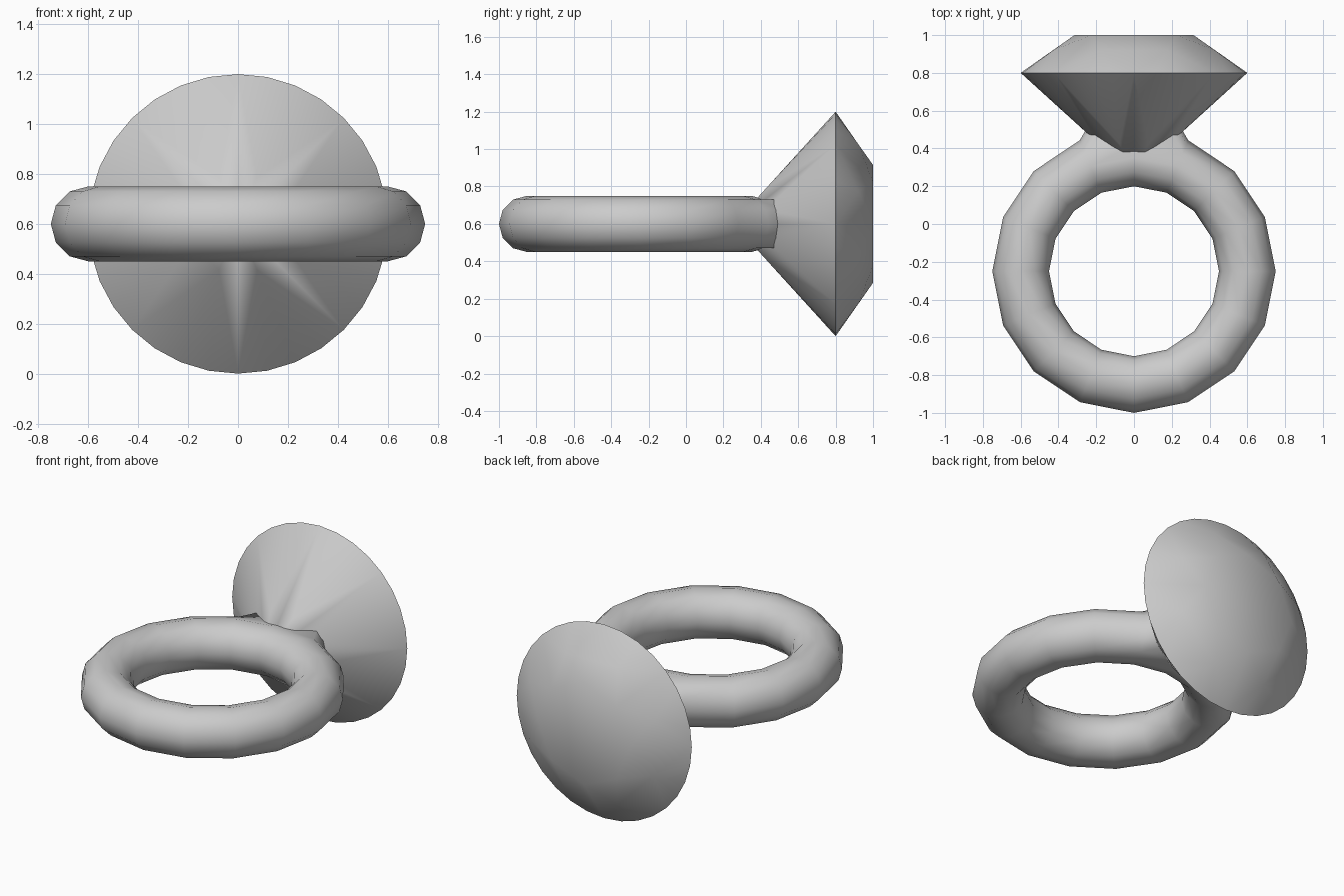
import bpy, bmesh
from math import sin, cos, pi, radians

if "Cube" in bpy.data.objects:
    bpy.data.objects.remove(bpy.data.objects["Cube"])


def finish(bm, name):
    bmesh.ops.recalc_face_normals(bm, faces=bm.faces)
    mesh = bpy.data.meshes.new(name)
    bm.to_mesh(mesh)
    bm.free()
    ob = bpy.data.objects.new(name, mesh)
    bpy.context.collection.objects.link(ob)
    bpy.ops.object.select_all(action='DESELECT')
    ob.select_set(True)
    bpy.context.view_layer.objects.active = ob
    bpy.ops.object.shade_smooth_by_angle(angle=radians(60))
    return ob


CY, CZ = -0.25, 0.6      # ring centre
SEG, TUBE = 16, 12       # sides around the ring and around its tube

# Ring band: a torus lying flat
bm = bmesh.new()
grid = []
for i in range(SEG):
    a = 2 * pi * i / SEG
    row = []
    for j in range(TUBE):
        t = 2 * pi * j / TUBE
        r = 0.6 + 0.15 * cos(t)
        row.append(bm.verts.new((r * cos(a), CY + r * sin(a), CZ + 0.15 * sin(t))))
    grid.append(row)
seat_faces = []
for i in range(SEG):
    for j in range(TUBE):
        i2, j2 = (i + 1) % SEG, (j + 1) % TUBE
        f = bm.faces.new((grid[i][j], grid[i2][j], grid[i2][j2], grid[i][j2]))
        # outer faces under the gem
        if i in (3, 4) and j in (0, 1, TUBE - 2, TUBE - 1):
            seat_faces.append(f)

# Setting: outer faces drawn up into the gem, tapering inwards
ext = bmesh.ops.extrude_face_region(bm, geom=seat_faces)
for v in ext['geom']:
    if isinstance(v, bmesh.types.BMVert):
        v.co.x *= 0.8
        v.co.y += 0.1
bmesh.ops.delete(bm, geom=[f for f in seat_faces if f.is_valid], context='FACES')
finish(bm, "ring_band")

# Gem: brilliant cut, hull of its facet corners, axis along y
bm = bmesh.new()


def gem_ring(count, r, y, offset=0.0):
    for k in range(count):
        a = 2 * pi * k / count + offset
        bm.verts.new((r * cos(a), y, CZ + r * sin(a)))


bm.verts.new((0, 0.255, CZ))             # pointed base
gem_ring(8, 0.20, 0.423, pi / 8)         # lower facet corners
gem_ring(32, 0.60, 0.80)                 # girdle
gem_ring(8, 0.46, 0.922, pi / 8)         # crown facet corners
gem_ring(8, 0.315, 1.0)                  # table
bmesh.ops.convex_hull(bm, input=bm.verts[:])
bmesh.ops.delete(bm, geom=[v for v in bm.verts if not v.link_faces], context='VERTS')
bmesh.ops.dissolve_limit(bm, angle_limit=radians(0.5), verts=bm.verts[:], edges=bm.edges[:])
finish(bm, "gem")
